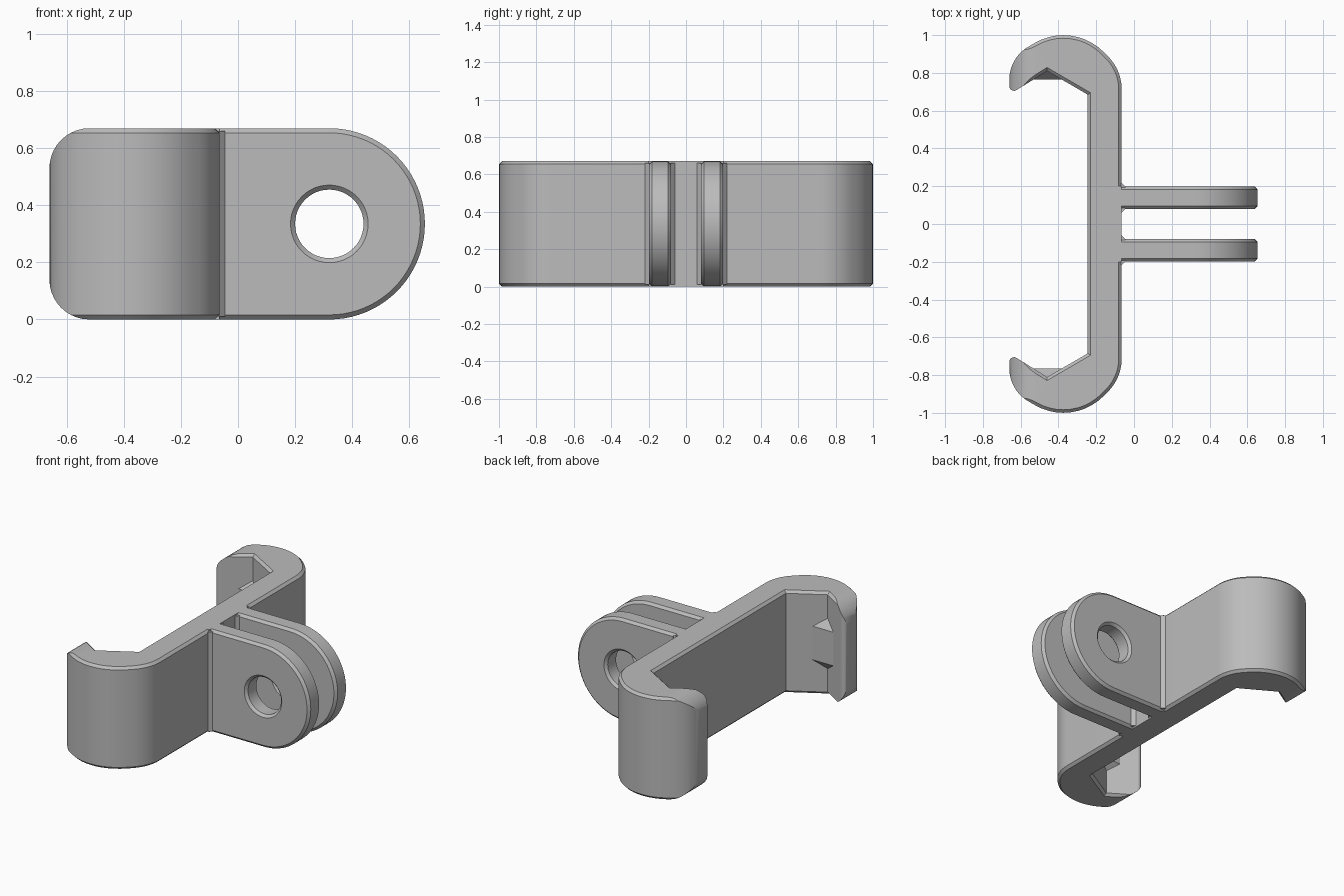
import bpy, bmesh, math
from mathutils import Vector

cube = bpy.data.objects.get("Cube")
if cube:
    bpy.data.objects.remove(cube, do_unlink=True)

HEIGHT = 0.67
CHAMFER = 0.016
MID = HEIGHT / 2

grey = bpy.data.materials.new("plain grey")
grey.use_nodes = True
colour = (0.5, 0.5, 0.5, 1)
grey.diffuse_color = colour
grey.node_tree.nodes["Principled BSDF"].inputs["Base Color"].default_value = colour


def rounded(corners, steps=10):
    """Outline from (x, y, radius) corners with filleted corners."""
    out = []
    n = len(corners)
    for i, (x, y, r) in enumerate(corners):
        p = Vector((x, y))
        if r == 0:
            out.append(p)
            continue
        a = (Vector(corners[i - 1][:2]) - p).normalized()
        b = (Vector(corners[(i + 1) % n][:2]) - p).normalized()
        half = a.angle(b) / 2
        centre = p + (a + b).normalized() * r / math.sin(half)
        start = p + a * r / math.tan(half) - centre
        end = p + b * r / math.tan(half) - centre
        sweep = start.angle(end)
        for k in range(steps + 1):
            t = k / steps
            v = start * math.sin((1 - t) * sweep) + end * math.sin(t * sweep)
            out.append(centre + v / math.sin(sweep))
    return out


def loft(name, rings, bevel_if=None):
    """Closed solid through rings of equal point count, optionally chamfered at its caps."""
    bm = bmesh.new()
    loops = [[bm.verts.new(p) for p in ring] for ring in rings]
    n = len(loops[0])
    for lo, hi in zip(loops, loops[1:]):
        for i in range(n):
            j = (i + 1) % n
            bm.faces.new((lo[i], lo[j], hi[j], hi[i]))
    caps = [bm.faces.new(loops[0][::-1]), bm.faces.new(loops[-1])]
    bmesh.ops.recalc_face_normals(bm, faces=bm.faces)
    if bevel_if:
        edges = [e for f in caps for e in f.edges if bevel_if(e)]
        bmesh.ops.bevel(bm, geom=edges, offset=CHAMFER, segments=1,
                        affect='EDGES', clamp_overlap=False)
    mesh = bpy.data.meshes.new(name)
    bm.to_mesh(mesh)
    bm.free()
    mesh.materials.append(grey)
    obj = bpy.data.objects.new(name, mesh)
    bpy.context.collection.objects.link(obj)
    return obj


def along_z(outline, z0, z1):
    return [[(x, y, z) for x, y in outline] for z in (z0, z1)]


def along_y(outline, y0, y1):
    return [[(x, y, z) for x, z in outline] for y in (y0, y1)]


def select(obj):
    bpy.ops.object.select_all(action='DESELECT')
    obj.select_set(True)
    bpy.context.view_layer.objects.active = obj


def boolean(obj, cutter, operation):
    mod = obj.modifiers.new("cut", 'BOOLEAN')
    mod.operation, mod.object, mod.solver = operation, cutter, 'EXACT'
    select(obj)
    bpy.ops.object.modifier_apply(modifier=mod.name)
    bpy.data.objects.remove(cutter, do_unlink=True)


# Clip body: back plate with a hooked jaw at each end
half = [(-0.065, 0.815, 0.25), (-0.325, 1.075, 0.30), (-0.66, 0.88, 0.2),
        (-0.66, 0.685, 0.025), (-0.46, 0.81, 0), (-0.245, 0.685, 0)]
outline = rounded(half + [(x, -y, r) for x, y, r in reversed(half)])
clip = loft("clip_body", along_z(outline, 0, HEIGHT), lambda e: True)

# Round the upper and lower corners of the jaw tips
tip_shape = rounded([(-0.661, 0, 0.14), (0.5, 0, 0), (0.5, HEIGHT, 0), (-0.661, HEIGHT, 0.14)])
boolean(clip, loft("tip_cutter", along_y(tip_shape, -1.2, 1.2)), 'INTERSECT')
parts = [clip]

# Flush strip where the prongs meet the plate
BASE = -0.065
strip = [(BASE - CHAMFER, -0.2), (BASE, -0.2), (BASE, 0.2), (BASE - CHAMFER, 0.2)]
parts.append(loft("prong_root", along_z(strip, 0, HEIGHT)))

for side, label in ((1, "back"), (-1, "front")):
    # Prong with a round end and chamfered rims
    inner, outer = 0.08 * side, 0.198 * side
    arc = [(0.32 + MID * math.sin(a), MID - MID * math.cos(a))
           for a in (math.pi * k / 40 for k in range(41))]
    shape = [(BASE, 0)] + arc + [(BASE, HEIGHT)]
    prong = loft(label + "_prong", along_y(shape, inner, outer),
                 lambda e: any(v.co.x > BASE + 0.01 for v in e.verts))

    # Bolt hole with countersunk rims
    rings = []
    for y, r in ((inner - 0.016 * side, 0.152), (inner + 0.016 * side, 0.12),
                 (outer - 0.016 * side, 0.12), (outer + 0.016 * side, 0.152)):
        rings.append([(0.32 + r * math.cos(a), y, MID + r * math.sin(a))
                      for a in (math.tau * k / 48 for k in range(48))])
    boolean(prong, loft("hole_cutter", rings), 'DIFFERENCE')
    parts.append(prong)

    # Small chamfer fillet at the prong base
    fillet = [(BASE - 0.005, 0.06), (BASE, 0.06), (BASE + 0.02, 0.08),
              (BASE + 0.02, 0.198), (BASE, 0.218), (BASE - 0.005, 0.218)]
    fillet = [(x, y * side) for x, y in fillet]
    parts.append(loft(label + "_prong_fillet", along_z(fillet, 0.01, HEIGHT - 0.01)))

    # Snap ridge with tapered ends in the jaw corner
    corner = Vector((-0.46, 0.815))
    ridge = [Vector((-0.54, 0.765)), Vector((-0.375, 0.765)), corner]
    rings = []
    for z, s in ((-0.165, 0.1), (-0.11, 1), (0.11, 1), (0.165, 0.1)):
        ring = [corner + (p - corner) * s for p in ridge]
        rings.append([(p.x, p.y * side, MID + z) for p in ring])
    parts.append(loft(label + "_snap_ridge", rings))

for part in parts:
    select(part)
    bpy.ops.object.shade_smooth_by_angle(angle=math.radians(25))
